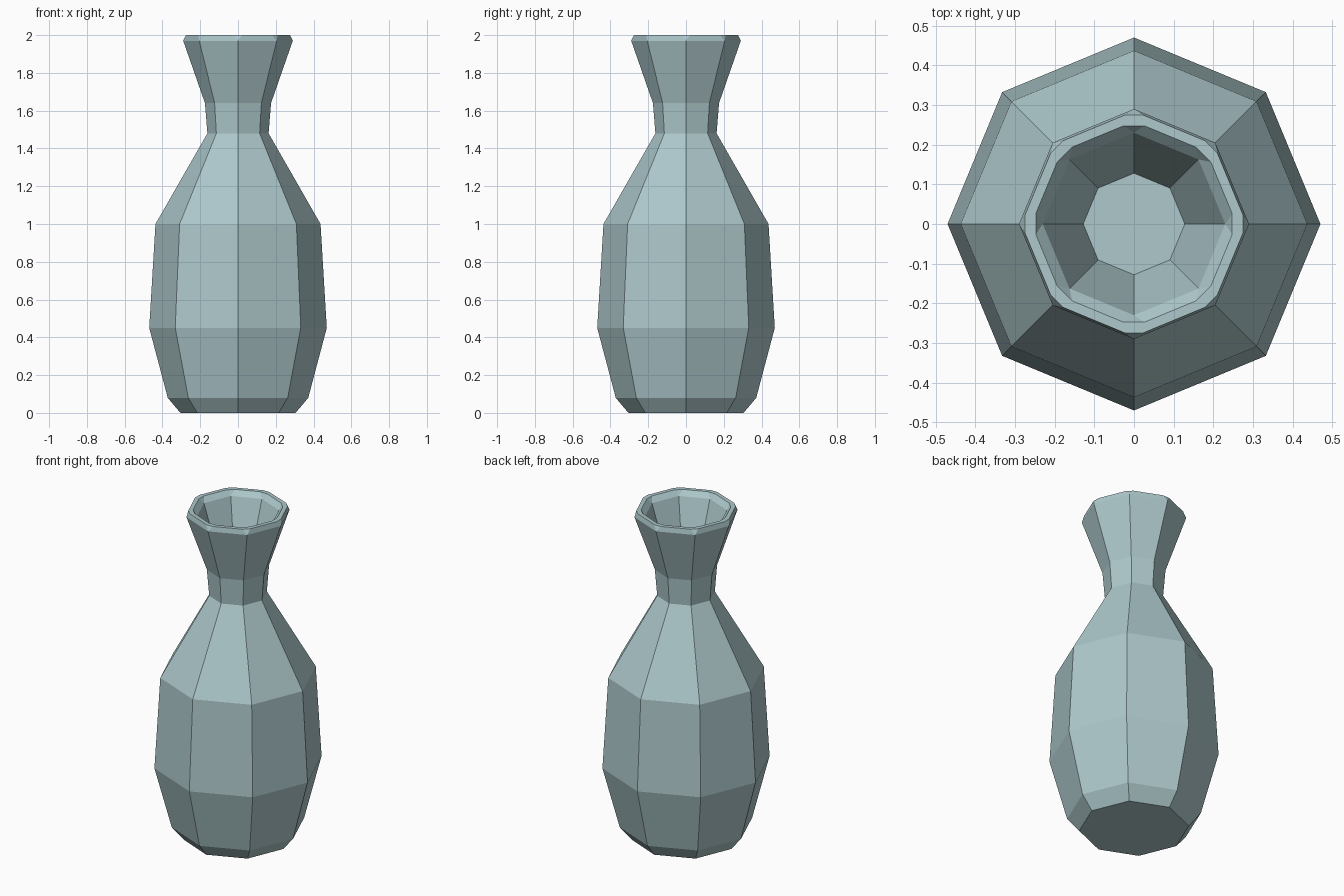
import bpy, bmesh
from math import cos, sin, radians

if "Cube" in bpy.data.objects:
    bpy.data.objects.remove(bpy.data.objects["Cube"])

SIDES = 8
bm = bmesh.new()


def ring(r, z):
    """Plain eight-sided ring with corners on the axes."""
    return [bm.verts.new((r * cos(radians(45 * i)), r * sin(radians(45 * i)), z))
            for i in range(SIDES)]


def cut_ring(r, z, d):
    """Ring whose corners are each clipped into two points, d degrees either side."""
    return [bm.verts.new((r * cos(radians(45 * i + s)), r * sin(radians(45 * i + s)), z))
            for i in range(SIDES) for s in (-d, d)]


def bridge(a, b):
    n = len(a)
    for i in range(n):
        j = (i + 1) % n
        bm.faces.new((a[i], a[j], b[j], b[i]))


def bridge_cut(a, b):
    """Join a plain ring to a clipped ring: one triangle and one quad per side."""
    for i in range(SIDES):
        j = (i + 1) % SIDES
        bm.faces.new((a[i], b[2 * i + 1], b[2 * i]))
        bm.faces.new((a[i], a[j], b[2 * j], b[2 * i + 1]))


# Outer wall: foot, belly, shoulder, neck, flared mouth
profile = [(0.305, 0), (0.372, 0.08), (0.47, 0.45), (0.437, 1.0),
           (0.162, 1.48), (0.175, 1.64), (0.29, 1.97)]
outer = [ring(r, z) for r, z in profile]
for lower, upper in zip(outer, outer[1:]):
    bridge(lower, upper)
bm.faces.new(outer[0])

# Chamfered rim
rim_out = cut_ring(0.276, 2.0, 4.5)
rim_in = cut_ring(0.249, 2.0, 6)
lip = ring(0.23, 1.97)
bridge_cut(outer[-1], rim_out)
bridge(rim_out, rim_in)
bridge_cut(lip, rim_in)

# Funnel-shaped mouth with a flat floor
floor = ring(0.128, 1.66)
bridge(lip, floor)
bm.faces.new(floor)

bmesh.ops.recalc_face_normals(bm, faces=bm.faces)
mesh = bpy.data.meshes.new("vase")
bm.to_mesh(mesh)
bm.free()
vase = bpy.data.objects.new("vase", mesh)
bpy.context.collection.objects.link(vase)

# Pale blue-green glaze
glaze = bpy.data.materials.new("glaze")
glaze.diffuse_color = (0.42, 0.58, 0.60, 1)
glaze.use_nodes = True
glaze.node_tree.nodes["Principled BSDF"].inputs["Base Color"].default_value = glaze.diffuse_color
mesh.materials.append(glaze)
